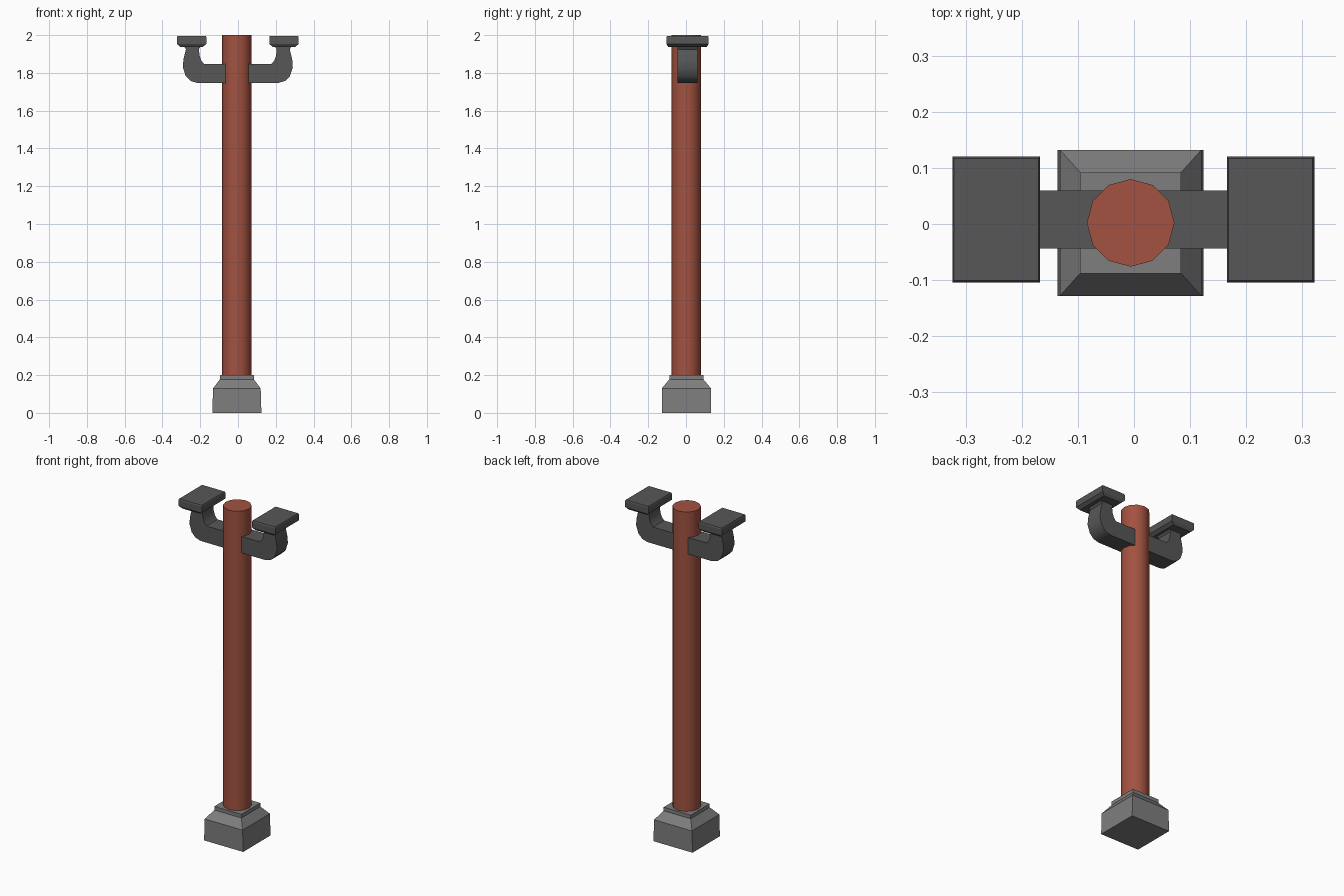
import bpy, bmesh, math

default = bpy.data.objects.get("Cube")
if default:
    bpy.data.objects.remove(default, do_unlink=True)


def material(name, rgb):
    m = bpy.data.materials.new(name)
    m.use_nodes = True
    m.diffuse_color = (*rgb, 1)
    m.node_tree.nodes["Principled BSDF"].inputs["Base Color"].default_value = (*rgb, 1)
    return m


def finish(name, bm, mat, smooth=False):
    bmesh.ops.recalc_face_normals(bm, faces=bm.faces)
    mesh = bpy.data.meshes.new(name)
    bm.to_mesh(mesh)
    bm.free()
    mesh.materials.append(mat)
    ob = bpy.data.objects.new(name, mesh)
    bpy.context.collection.objects.link(ob)
    if smooth:
        bpy.ops.object.select_all(action="DESELECT")
        ob.select_set(True)
        bpy.context.view_layer.objects.active = ob
        bpy.ops.object.shade_smooth_by_angle(angle=math.radians(35))
    return ob


def stack(name, center, levels, mat):
    """Rectangular rings (half x, half y, z) joined from bottom to top."""
    bm = bmesh.new()
    rings = []
    for hx, hy, z in levels:
        rings.append([bm.verts.new((center[0] + sx * hx, center[1] + sy * hy, z))
                      for sx, sy in ((-1, -1), (1, -1), (1, 1), (-1, 1))])
    for a, b in zip(rings, rings[1:]):
        for i in range(4):
            j = (i + 1) % 4
            bm.faces.new((a[i], a[j], b[j], b[i]))
    bm.faces.new(rings[0])
    bm.faces.new(rings[-1])
    return finish(name, bm, mat)


terracotta = material("terracotta", (0.36, 0.085, 0.052))
stone = material("stone grey", (0.21, 0.21, 0.21))
iron = material("dark iron", (0.095, 0.095, 0.095))

AXIS = (-0.006, 0.002)

# Stepped square base
stack("base", AXIS, [(0.13, 0.13, 0), (0.126, 0.13, 0.13),
                     (0.09, 0.09, 0.178), (0.09, 0.09, 0.2)], stone)

# Twelve-sided pole
bm = bmesh.new()
bmesh.ops.create_cone(bm, cap_ends=True, segments=12, radius1=0.078, radius2=0.078, depth=1.82)
bmesh.ops.translate(bm, verts=bm.verts, vec=(*AXIS, 1.09))
finish("pole", bm, terracotta, True)

# Curved bracket arms, each carrying a flat plate
arm_profile = [(0.04, 1.747), (0.215, 1.747), (0.25, 1.757), (0.276, 1.783),
               (0.291, 1.83), (0.288, 1.87), (0.275, 1.925), (0.285, 1.942),
               (0.195, 1.942), (0.206, 1.925), (0.202, 1.89), (0.193, 1.865),
               (0.178, 1.847), (0.04, 1.847)]
for side, label in ((1, "left"), (-1, "right")):
    bm = bmesh.new()
    front = bm.faces.new([bm.verts.new((side * x - 0.001, -0.044, z)) for x, z in arm_profile])
    ext = bmesh.ops.extrude_face_region(bm, geom=[front], use_keep_orig=True)
    moved = [v for v in ext["geom"] if isinstance(v, bmesh.types.BMVert)]
    bmesh.ops.translate(bm, verts=moved, vec=(0, 0.104, 0))
    finish(label + "_arm", bm, iron, True)
    stack(label + "_plate", (side * 0.2445 - 0.001, 0.008),
          [(0.06, 0.102, 1.938), (0.078, 0.112, 1.953),
           (0.078, 0.112, 1.988), (0.075, 0.109, 1.995)], iron)
